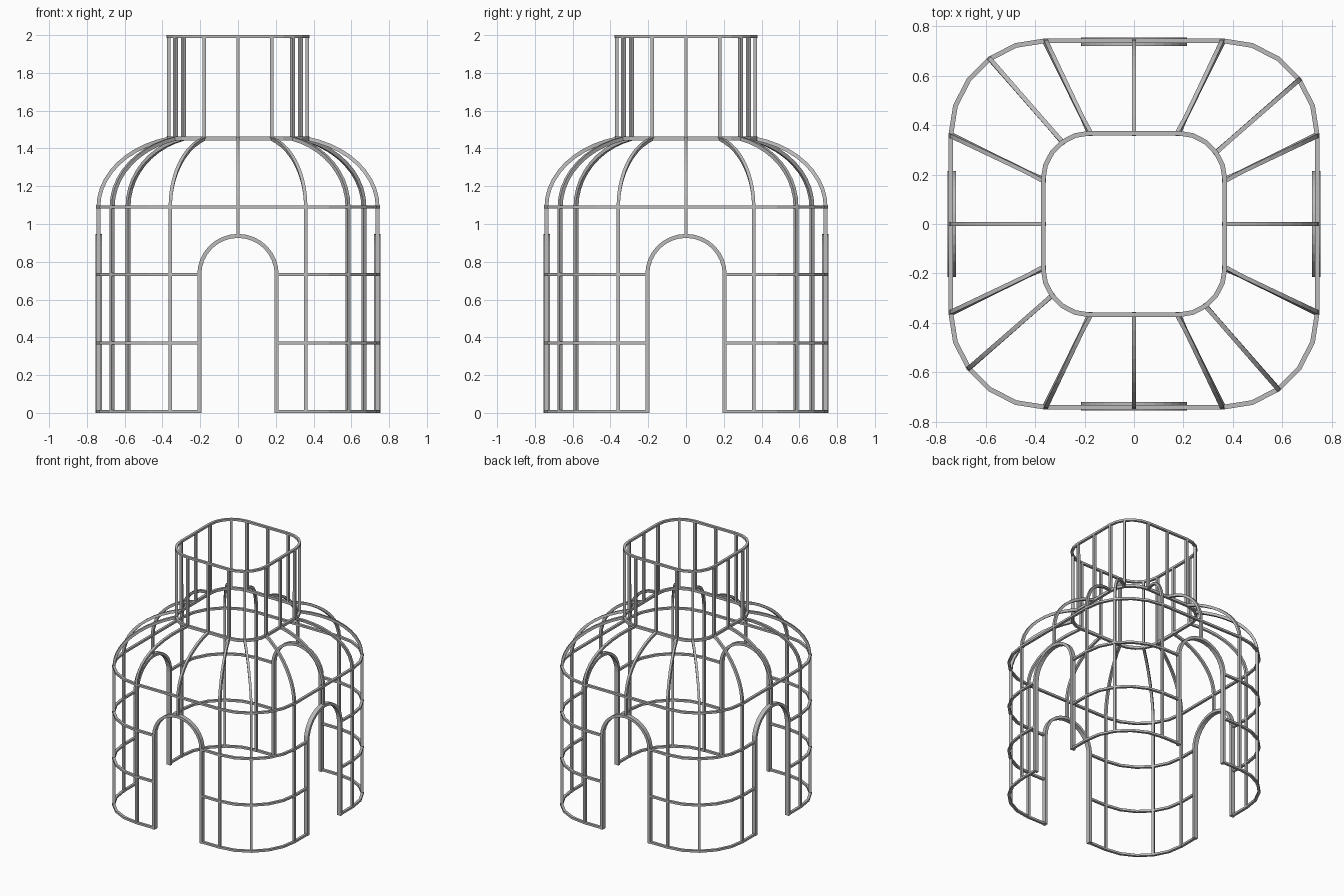
import bpy, bmesh, math
from mathutils import Vector, Matrix

cube = bpy.data.objects.get("Cube")
if cube:
    bpy.data.objects.remove(cube, do_unlink=True)

steel = bpy.data.materials.new("steel_grey")
steel.use_nodes = True
colour = (0.5, 0.5, 0.5, 1)
steel.diffuse_color = colour
steel.node_tree.nodes["Principled BSDF"].inputs["Base Color"].default_value = colour

HALF, FLAT = 0.742, 0.36      # plan half width, half length of the straight side
NECK = 0.368 / HALF           # neck plan relative to the body plan
EAVE, SHOULDER, TOP = 1.09, 1.452, 1.992
SPRING, ARCH_R = 0.732, 0.205
UP = Vector((0, 0, 1))


def sweep(name, path, across, wide, deep, closed=False):
    """Mitred rectangular bar along a path; its width lies along 'across'."""
    bm = bmesh.new()
    n = len(path)
    rings = []
    for i, p in enumerate(path):
        before = path[i - 1] if closed or i else None
        after = path[(i + 1) % n] if closed or i < n - 1 else None
        t1 = (p - before).normalized() if before else (after - p).normalized()
        t2 = (after - p).normalized() if after else t1
        t = (t1 + t2).normalized()
        side = t.cross(across).normalized() * (deep / 2 / max(t.dot(t1), 0.5))
        b = across * (wide / 2)
        rings.append([bm.verts.new(p + q) for q in (side + b, side - b, -side - b, b - side)])
    for i in range(n if closed else n - 1):
        a, c = rings[i], rings[(i + 1) % n]
        for k in range(4):
            m = (k + 1) % 4
            bm.faces.new((a[k], a[m], c[m], c[k]))
    if not closed:
        bm.faces.new(rings[0])
        bm.faces.new(rings[-1])
    bmesh.ops.recalc_face_normals(bm, faces=bm.faces)
    mesh = bpy.data.meshes.new(name)
    bm.to_mesh(mesh)
    bm.free()
    mesh.materials.append(steel)
    obj = bpy.data.objects.new(name, mesh)
    bpy.context.collection.objects.link(obj)


def facing(degrees):
    """Horizontal unit vector."""
    a = math.radians(degrees)
    return Vector((math.cos(a), math.sin(a), 0))


def corner(i):
    """Point i (0 to 5) on the rounded corner of the plan."""
    return Vector((FLAT, FLAT, 0)) + facing(18 * i) * (HALF - FLAT)


def turned(points, quarter):
    rot = Matrix.Rotation(quarter * math.pi / 2, 3, 'Z')
    return [rot @ p for p in points]


# Full hoops: eave, neck base and neck top
plan = [p for q in range(4) for p in turned([corner(i) for i in range(6)], q)]
for name, z, s, tall in (("eave_hoop", EAVE, 1, 0.016),
                         ("neck_base_hoop", SHOULDER, NECK, 0.02),
                         ("neck_top_hoop", TOP, NECK, 0.016)):
    sweep(name, [p * s + UP * z for p in plan], UP, tall, 0.019, True)


def rib_path(foot, start):
    """Upright, dome curve and neck post in one radial plane."""
    foot = foot * 0.996
    path = [foot + UP * start]
    end = math.radians(75)
    for i in range(11):
        a = end * i / 10
        s = 1 - (1 - NECK) * (1 - math.cos(a)) / (1 - math.cos(end))
        path.append(foot * s + UP * (EAVE + (SHOULDER - EAVE) * math.sin(a) / math.sin(end)))
    path.append(foot * NECK + UP * TOP)
    return path


# Parts repeated on each of the four sides
for q in range(4):
    # Wall rails, broken at the doorways
    outline = [Vector((HALF, ARCH_R, 0))] + [corner(i) for i in range(6)] + [Vector((ARCH_R, HALF, 0))]
    for level, z in (("bottom", 0.008), ("lower", 0.369), ("upper", SPRING)):
        sweep(f"{level}_rail_{q}", [p + UP * z for p in turned(outline, q)], UP, 0.016, 0.019)

    # Ribs, set flat to the wall: door centre, both ends of the corner, and the corner
    ribs = (("centre", Vector((HALF, 0, 0)), SPRING + ARCH_R, 0),
            ("left", corner(0), 0, 0), ("corner", corner(2), 0, 36), ("right", corner(5), 0, 90))
    for name, foot, start, angle in ribs:
        foot, along = turned([foot, facing(angle + 90)], q)
        sweep(f"{name}_rib_{q}", rib_path(foot, start), along, 0.018, 0.02)

    # Doorway arch
    y = HALF - 0.004
    arch = [Vector((y, ARCH_R, 0))]
    for i in range(17):
        a = math.pi * i / 16
        arch.append(Vector((y, ARCH_R * math.cos(a), SPRING + ARCH_R * math.sin(a))))
    arch.append(Vector((y, -ARCH_R, 0)))
    sweep(f"door_arch_{q}", turned(arch, q), turned([facing(0)], q)[0], 0.034, 0.021)
